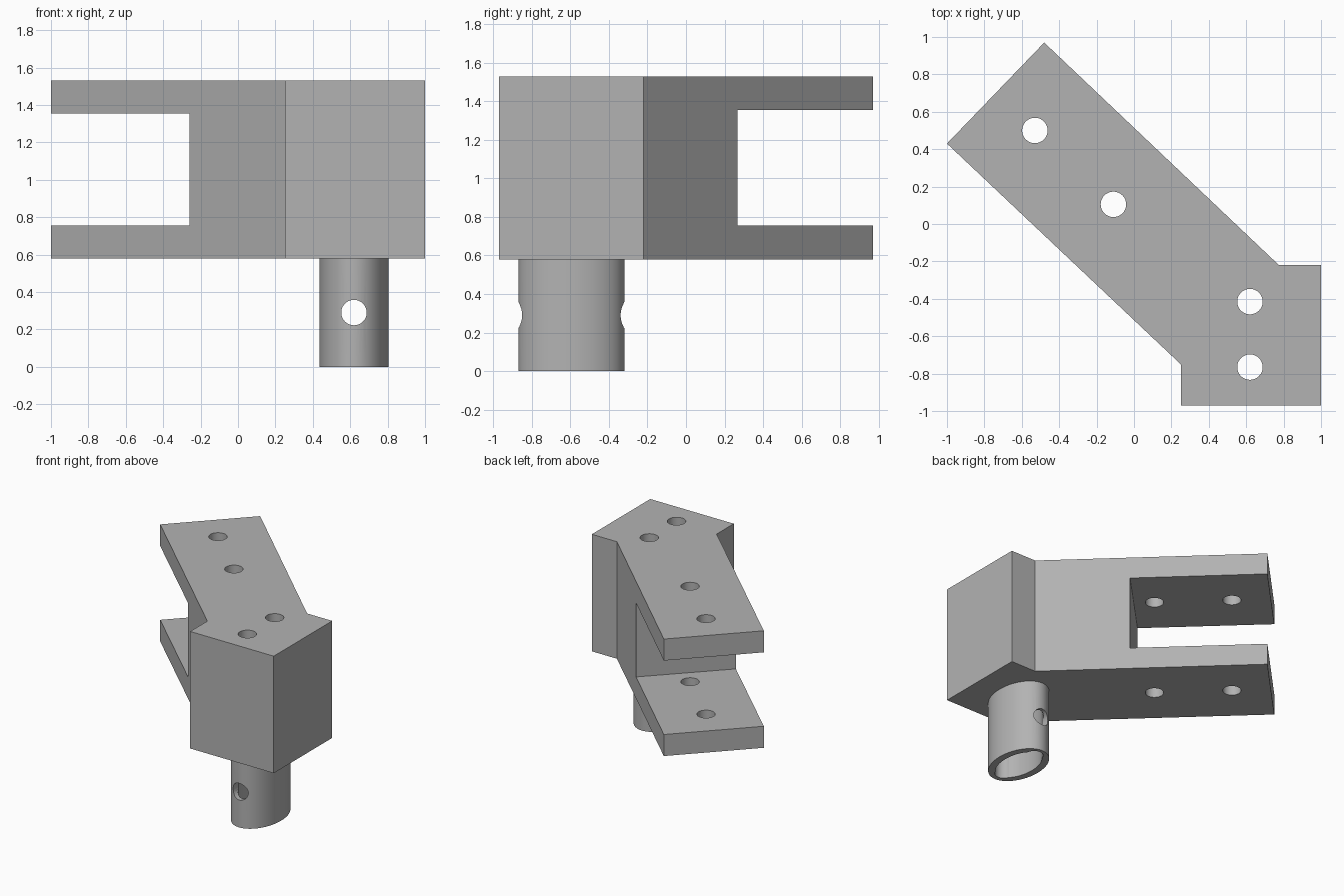
import bpy, bmesh
from math import cos, sin, pi
from mathutils import Matrix

cube = bpy.data.objects.get("Cube")
if cube:
    bpy.data.objects.remove(cube, do_unlink=True)

BASE, TOP = 0.58, 1.53
PIN = 0.068                      # bolt hole radius
TUBE = (0.62, -0.595)            # tube axis

metal = bpy.data.materials.new("plain grey")
metal.use_nodes = True
grey = (0.45, 0.45, 0.45, 1)
metal.diffuse_color = grey
metal.node_tree.nodes["Principled BSDF"].inputs["Base Color"].default_value = grey


def prism(name, outline, z0, z1, matrix=Matrix()):
    """Closed solid raised from a flat outline."""
    bm = bmesh.new()
    face = bm.faces.new([bm.verts.new((x, y, z0)) for x, y in outline])
    raised = bmesh.ops.extrude_face_region(bm, geom=[face])["geom"]
    verts = [v for v in raised if isinstance(v, bmesh.types.BMVert)]
    bmesh.ops.translate(bm, verts=verts, vec=(0, 0, z1 - z0))
    bmesh.ops.recalc_face_normals(bm, faces=bm.faces)
    bm.transform(matrix)
    mesh = bpy.data.meshes.new(name)
    bm.to_mesh(mesh)
    bm.free()
    mesh.materials.append(metal)
    obj = bpy.data.objects.new(name, mesh)
    bpy.context.collection.objects.link(obj)
    return obj


def oval(cx, cy, rx, ry, n=48):
    return [(cx + rx * cos(2 * pi * i / n), cy + ry * sin(2 * pi * i / n)) for i in range(n)]


def cut(target, cutter):
    """Subtract a solid, then discard it."""
    mod = target.modifiers.new("cut", "BOOLEAN")
    mod.operation, mod.solver, mod.object = "DIFFERENCE", "EXACT", cutter
    bpy.context.view_layer.objects.active = target
    bpy.ops.object.modifier_apply(modifier=mod.name)
    bpy.data.objects.remove(cutter, do_unlink=True)


# Angled block with a square foot
body = prism("bracket_body", [(-0.48, 0.97), (-1, 0.43), (0.25, -0.75), (0.25, -0.97),
                              (1, -0.97), (1, -0.22), (0.775, -0.22)], BASE, TOP)

# Slot that splits the arm into two fork plates
cut(body, prism("slot_cutter", [(-0.36, -0.373), (0.36, 0.367), (-0.64, 1.367), (-1.36, 0.627)],
                0.755, 1.355))

# Oval tube with a hollow core
tube = prism("oval_tube", oval(*TUBE, 0.185, 0.275, 64), 0, BASE)
cut(tube, prism("core_cutter", oval(*TUBE, 0.13, 0.22, 64), -0.1, BASE + 0.1))

# Vertical bolt holes
for x, y in [(-0.53, 0.5), (-0.11, 0.105), (0.62, -0.415), (0.62, -0.765)]:
    cut(body, prism("hole_cutter", oval(x, y, PIN, PIN), -0.1, 2))
for y in (-0.415, -0.765):
    cut(tube, prism("hole_cutter", oval(0.62, y, PIN, PIN), -0.1, 1))

# Cross pin hole through the tube
cut(tube, prism("pin_cutter", oval(0.62, 0.29, PIN, PIN), 0, 1.5,
                Matrix.Rotation(pi / 2, 4, "X")))

for obj in (body, tube):
    bpy.ops.object.select_all(action="DESELECT")
    obj.select_set(True)
    bpy.context.view_layer.objects.active = obj
    bpy.ops.object.shade_smooth_by_angle(angle=pi / 6)
